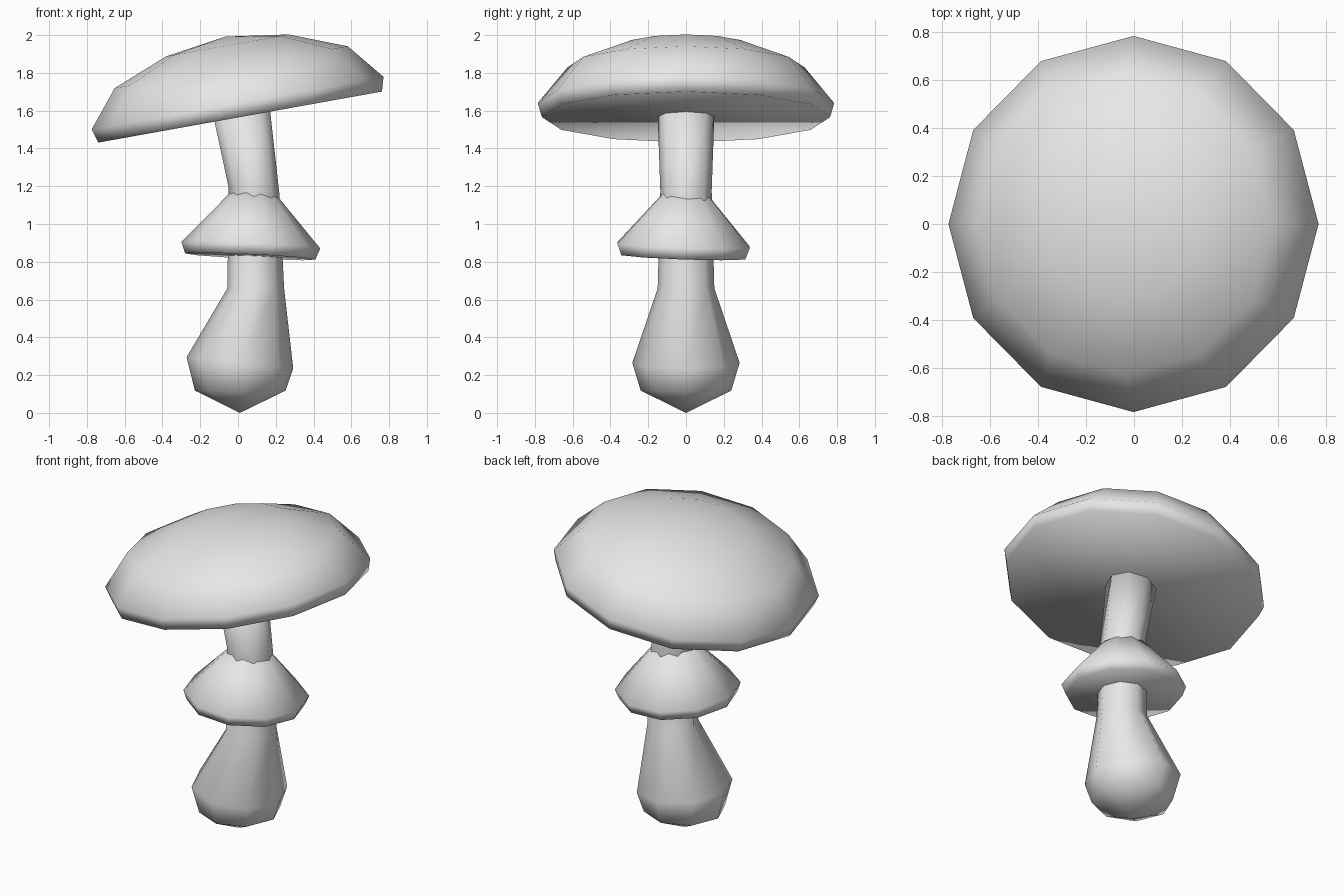
import bpy
import bmesh
from math import radians, cos, sin, tau
from mathutils import Matrix, Vector

default = bpy.data.objects.get("Cube")
if default:
    bpy.data.objects.remove(default)

# Single plain grey
grey = bpy.data.materials.new("plain_grey")
grey.use_nodes = True
colour = (0.8, 0.8, 0.8, 1)
grey.diffuse_color = colour
grey.node_tree.nodes["Principled BSDF"].inputs["Base Color"].default_value = colour


def loft(name, sides, rings):
    """Skin rings of (centre, radius, x tilt, y tilt); radius 0 makes a tip."""
    bm = bmesh.new()
    loops = []
    for centre, radius, tilt_x, tilt_y in rings:
        turn = (Matrix.Rotation(radians(tilt_x), 3, 'X')
                @ Matrix.Rotation(radians(tilt_y), 3, 'Y'))
        count = sides if radius else 1
        loops.append([bm.verts.new(Vector(centre) + turn @ Vector(
            (radius * cos(tau * i / sides), radius * sin(tau * i / sides), 0)))
            for i in range(count)])
    for low, high in zip(loops, loops[1:]):
        for i in range(sides):
            j = (i + 1) % sides
            corners = [low[i % len(low)], low[j % len(low)],
                       high[j % len(high)], high[i % len(high)]]
            bm.faces.new(list(dict.fromkeys(corners)))
    for end in (loops[0], loops[-1]):
        if len(end) > 1:
            bm.faces.new(end)
    bmesh.ops.recalc_face_normals(bm, faces=bm.faces)
    for face in bm.faces:
        face.smooth = True
    mesh = bpy.data.meshes.new(name)
    bm.to_mesh(mesh)
    bm.free()
    mesh.materials.append(grey)
    obj = bpy.data.objects.new(name, mesh)
    bpy.context.collection.objects.link(obj)
    return obj


def tilted_part(name, sides, origin, tilt_x, tilt_y, profile):
    """Turn a (height, radius) profile about a leaning axis."""
    axis = (Matrix.Rotation(radians(tilt_x), 3, 'X')
            @ Matrix.Rotation(radians(tilt_y), 3, 'Y')) @ Vector((0, 0, 1))
    return loft(name, sides, [(Vector(origin) + axis * h, r, tilt_x, tilt_y)
                              for h, r in profile])


# Bent stem with a bulbous, pointed foot
loft("stem", 8, [
    ((0.01, 0, 0), 0, 0, 0),
    ((0.012, 0, 0.118), 0.24, 0, 0),
    ((0.01, 0, 0.265), 0.284, 0, 6),
    ((0.094, 0, 0.66), 0.15, 0, 0),
    ((0.085, 0, 1.175), 0.136, 0, 8),
    ((0.022, 0, 1.575), 0.15, 0, -10),
])

# Flared skirt around the stem
tilted_part("skirt", 10, (0.068, -0.0125, 0.888), -2, 2.7,
            [(-0.06, 0.345), (0, 0.368), (0.277, 0.118)])

# Leaning dome cap
tilted_part("cap", 12, (-0.002, 0, 1.64), 0, -10.2,
            [(-0.075, 0.763), (0, 0.785), (0.193, 0.627), (0.31, 0.33), (0.358, 0)])
